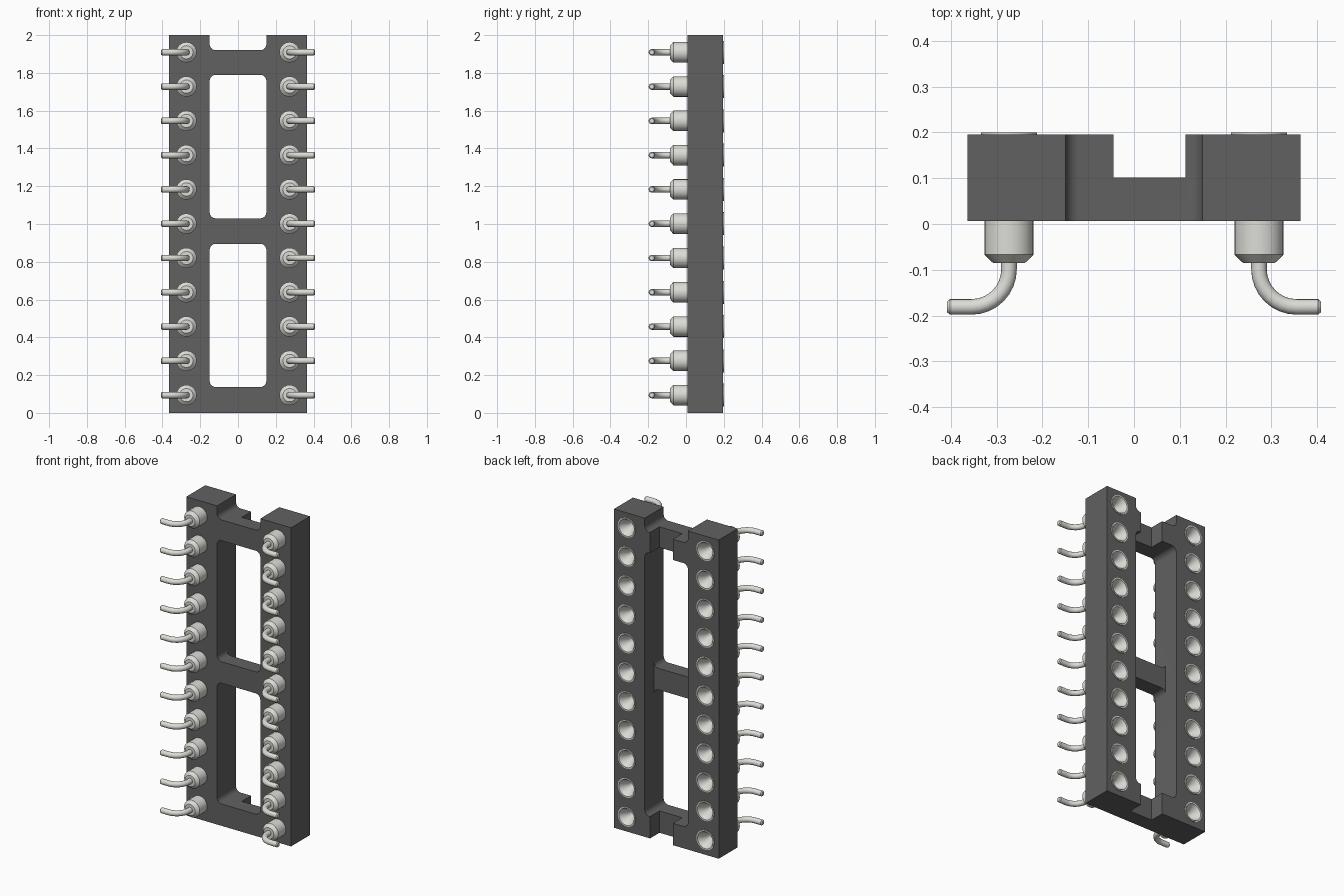
import bpy, bmesh
from math import sin, cos, pi, radians
from mathutils import Vector

if "Cube" in bpy.data.objects:
    bpy.data.objects.remove(bpy.data.objects["Cube"])

PIN_X, PIN_ZS = 0.273, [0.094 + 0.1815 * i for i in range(11)]
BACK, FRONT = 0.195, 0.007


def material(name, color):
    m = bpy.data.materials.new(name)
    m.diffuse_color = (*color, 1)
    m.use_nodes = True
    m.node_tree.nodes["Principled BSDF"].inputs["Base Color"].default_value = m.diffuse_color
    return m


def make_object(name, bm, mat=None):
    bmesh.ops.recalc_face_normals(bm, faces=bm.faces)
    me = bpy.data.meshes.new(name)
    bm.to_mesh(me)
    bm.free()
    ob = bpy.data.objects.new(name, me)
    bpy.context.collection.objects.link(ob)
    if mat:
        me.materials.append(mat)
    return ob


def smooth(ob):
    bpy.ops.object.select_all(action='DESELECT')
    ob.select_set(True)
    bpy.context.view_layer.objects.active = ob
    bpy.ops.object.shade_smooth_by_angle(angle=radians(30))


def add_prism(bm, outline, y0, y1):
    """Extrude an x-z outline from y0 to y1."""
    face = bm.faces.new([bm.verts.new((x, y0, z)) for x, z in outline])
    ext = bmesh.ops.extrude_face_region(bm, geom=[face])
    verts = [v for v in ext['geom'] if isinstance(v, bmesh.types.BMVert)]
    bmesh.ops.translate(bm, verts=verts, vec=(0, y1 - y0, 0))


def rounded(x0, x1, z0, z1, r=0.032, n=6):
    corners = [(x1 - r, z1 - r, 0), (x0 + r, z1 - r, 1), (x0 + r, z0 + r, 2), (x1 - r, z0 + r, 3)]
    return [(cx + r * cos((q + i / n) * pi / 2), cz + r * sin((q + i / n) * pi / 2))
            for cx, cz, q in corners for i in range(n + 1)]


def rect(x0, x1, z0, z1):
    return [(x0, z0), (x1, z0), (x1, z1), (x0, z1)]


def circle(cx, cz, r, n=24):
    return [(cx + r * cos(2 * pi * i / n), cz + r * sin(2 * pi * i / n)) for i in range(n)]


def cut(ob, shapes):
    """Subtract a group of separate prisms: (outline, y0, y1)."""
    bm = bmesh.new()
    for s in shapes:
        add_prism(bm, *s)
    cutter = make_object("cutter", bm)
    cutter.hide_render = True
    bpy.context.view_layer.objects.active = ob
    mod = ob.modifiers.new("cut", 'BOOLEAN')
    mod.operation, mod.solver, mod.object = 'DIFFERENCE', 'EXACT', cutter
    bpy.ops.object.modifier_apply(modifier=mod.name)
    bpy.data.objects.remove(cutter)


def add_sweep(bm, rings, side, n):
    """Skin circles (x, y, heading, radius) along a path in the x-y plane."""
    loops = []
    for x, y, a, r in rings:
        loops.append([bm.verts.new((side * (x - sin(a) * r * cos(t)), y + cos(a) * r * cos(t), r * sin(t)))
                      for t in (2 * pi * i / n for i in range(n))])
    for a, b in zip(loops, loops[1:]):
        for i in range(n):
            j = (i + 1) % n
            bm.faces.new((a[i], a[j], b[j], b[i]))
    bm.faces.new(loops[0])
    bm.faces.new(loops[-1])


plastic = material("dark_plastic", (0.12, 0.12, 0.12))
metal = material("pin_metal", (0.72, 0.72, 0.68))

# Ladder-shaped housing
bm = bmesh.new()
add_prism(bm, rect(-0.364, 0.364, 0, 2), FRONT, BACK)
body = make_object("housing", bm, plastic)
# two windows and the open notch at the top end
cut(body, [(rounded(-0.15, 0.15, 0.137, 0.895), -0.1, 0.3),
           (rounded(-0.15, 0.15, 1.03, 1.79), -0.1, 0.3),
           (rounded(-0.15, 0.15, 1.92, 2.2), -0.1, 0.3)])
# recessed end bars (off-centre slot) and recessed middle bar
cut(body, [(rect(-0.045, 0.113, -0.1, 0.3), 0.102, 0.3),
           (rect(-0.15, 0.15, 0.8, 1.13), 0.102, 0.3),
           (rect(-0.045, 0.113, 1.7, 2.1), 0.102, 0.3)])
# socket holes
cut(body, [(circle(s * PIN_X, z, 0.053), -0.1, 0.3) for s in (-1, 1) for z in PIN_ZS])
smooth(body)

# Turned socket: collar, back flange, funnel and bore as (radius, y)
socket = [(0.035, -0.085), (0.054, -0.067), (0.054, 0.19), (0.061, 0.19), (0.061, 0.2),
          (0.053, 0.2), (0.022, 0.145), (0.022, 0.03)]
# Lead: straight drop, quarter bend outwards, chamfered tip
R, W, LOW = 0.082, 0.017, -0.181
lead = [(0, -0.07, -pi / 2, W)]
lead += [(R - R * cos(t), LOW + R - R * sin(t), t - pi / 2, W) for t in (pi / 2 * i / 8 for i in range(9))]
lead += [(0.129, LOW, 0, W), (0.135, LOW, 0, W - 0.005)]

for side, label in ((-1, "left"), (1, "right")):
    bm = bmesh.new()
    add_sweep(bm, [(0, y, pi / 2, r) for r, y in socket], side, 24)
    add_sweep(bm, lead, side, 16)
    pin = make_object(f"{label}_pin", bm, metal)
    smooth(pin)
    for i, z in enumerate(PIN_ZS):
        ob = pin if i == 0 else pin.copy()
        if i:
            bpy.context.collection.objects.link(ob)
        ob.location = Vector((side * PIN_X, 0, z))
